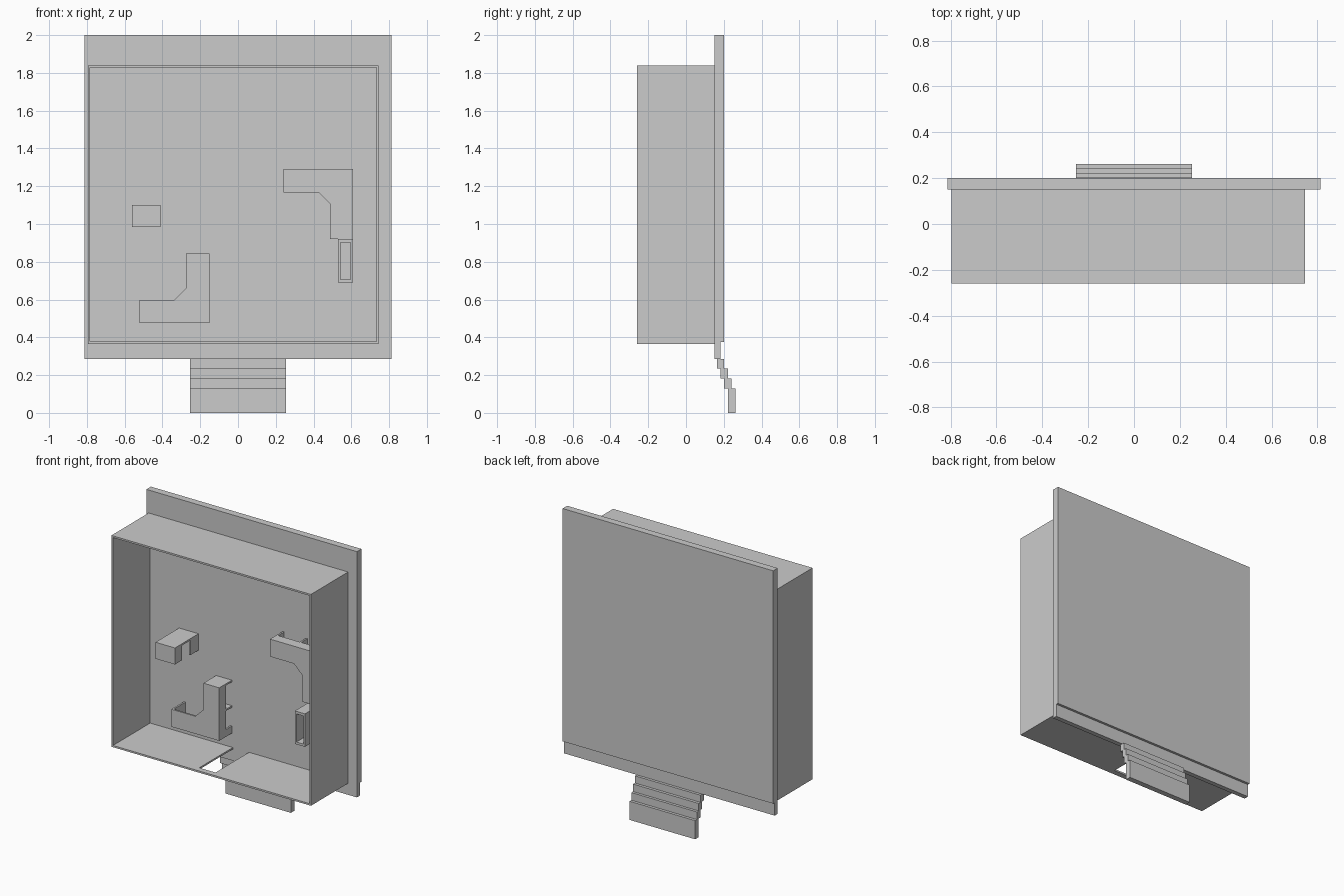
import bpy, bmesh

if "Cube" in bpy.data.objects:
    bpy.data.objects.remove(bpy.data.objects["Cube"])

T = 0.012          # sheet thickness
PLATE_Y = 0.15     # front face of the back plate


def add_box(bm, x0, x1, y0, y1, z0, z1):
    x0, x1 = sorted((x0, x1))
    z0, z1 = sorted((z0, z1))
    v = bmesh.ops.create_cube(bm, size=1)["verts"]
    for p in v:
        p.co = ((x0 + x1) / 2 + p.co.x * (x1 - x0),
                (y0 + y1) / 2 + p.co.y * (y1 - y0),
                (z0 + z1) / 2 + p.co.z * (z1 - z0))


def add_prism(bm, pts, axis, a, b):
    """Extrude a 2D profile: axis 'x' takes (y, z), axis 'y' takes (x, z), 'z' takes (x, y)."""
    def pos(p):
        return {"x": (a, p[0], p[1]), "y": (p[0], a, p[1]), "z": (p[0], p[1], a)}[axis]
    face = bm.faces.new([bm.verts.new(pos(p)) for p in pts])
    new = bmesh.ops.extrude_face_region(bm, geom=[face])["geom"]
    for v in new:
        if isinstance(v, bmesh.types.BMVert):
            v.co["xyz".index(axis)] = b


def finish(name, bm):
    bmesh.ops.recalc_face_normals(bm, faces=bm.faces)
    me = bpy.data.meshes.new(name)
    bm.to_mesh(me)
    bm.free()
    ob = bpy.data.objects.new(name, me)
    bpy.context.collection.objects.link(ob)
    return ob


def boxes(name, *dims):
    bm = bmesh.new()
    for d in dims:
        add_box(bm, *d)
    return finish(name, bm)


# Back plate with a rebate along its lower rear edge
bm = bmesh.new()
add_prism(bm, [(0.15, 0.285), (0.183, 0.285), (0.183, 0.375), (0.2, 0.375),
               (0.2, 2), (0.15, 2)], "x", -0.813, 0.813)
finish("back_plate", bm)

# Outer frame walls, open to the front
X0, X1, Y0, Z0, Z1 = -0.795, 0.745, -0.26, 0.365, 1.84
boxes("left_wall", (X0, X0 + T, Y0, PLATE_Y, Z0, Z1))
boxes("right_wall", (X1 - T, X1, Y0, PLATE_Y, Z0, Z1))
boxes("top_wall", (X0 + T, X1 - T, Y0, PLATE_Y, Z1 - T, Z1))

# Floor with a slot running forward from the back plate
bm = bmesh.new()
add_prism(bm, [(X0 + T, Y0), (X1 - T, Y0), (X1 - T, PLATE_Y), (-0.02, PLATE_Y),
               (-0.02, -0.22), (-0.145, -0.22), (-0.145, PLATE_Y),
               (X0 + T, PLATE_Y)], "z", Z0, Z0 + T)
finish("bottom_wall", bm)

# Steps descending behind the plate
for i, (y, z0, z1) in enumerate([(0.163, 0.235, 0.285), (0.183, 0.183, 0.235),
                                 (0.202, 0.13, 0.183), (0.222, 0, 0.13)]):
    boxes(f"step_{i + 1}", (-0.253, 0.253, y, y + 0.039, z0, z1))


def corner_bracket(name, cx, cz, s):
    """L-shaped cover; (cx, cz) is the outer corner, s the vertical direction."""
    y0, ym = 0.01, 0.083
    leg, arm, w = 0.05, 0.37, 0.122
    bm = bmesh.new()
    # Front face
    prof = [(0, 0), (arm, 0), (arm, w), (0.185, w), (w, 0.185), (w, arm), (0, arm)]
    add_prism(bm, [(cx - u, cz + s * v) for u, v in prof], "y", y0, y0 + T)
    # Rim, end caps, corner feet and middle ribs, as (u0, u1, ya, yb, v0, v1)
    for u0, u1, ya, yb, v0, v1 in [
            (0, arm - T, y0 + T, ym, 0, T), (0, T, y0 + T, ym, T, arm - T),
            (arm - T, arm, y0 + T, PLATE_Y, 0, w), (0, w, y0 + T, PLATE_Y, arm - T, arm),
            (0, leg, ym, PLATE_Y, 0, T), (0, T, ym, PLATE_Y, T, leg),
            (0.18, 0.18 + T, ym, PLATE_Y, 0, leg), (0, leg, ym, PLATE_Y, 0.18, 0.18 + T)]:
        add_box(bm, cx - u0, cx - u1, ya, yb, cz + s * v0, cz + s * v1)
    finish(name, bm)


corner_bracket("lower_corner_bracket", -0.152, 0.475, 1)
corner_bracket("upper_corner_bracket", 0.61, 1.29, -1)

# Small hollow block with a window through both sides
bx0, bx1, by, bz0, bz1 = -0.56, -0.41, -0.11, 0.985, 1.10
sides = [(x, x + T, a, b, bz0, bz1 - T)
         for x in (bx0, bx1 - T) for a, b in ((by + T, -0.03), (0.06, PLATE_Y))]
boxes("small_block", (bx0, bx1, by, by + T, bz0, bz1 - T),
      (bx0, bx1, by, PLATE_Y, bz1 - T, bz1), *sides)

# Upright socket, open to the front
sx0, sx1, sy, sz0, sz1 = 0.53, 0.608, -0.13, 0.69, 0.92
boxes("upright_socket",
      (sx0, sx0 + T, sy, PLATE_Y, sz0, sz1), (sx1 - T, sx1, sy, PLATE_Y, sz0, sz1),
      (sx0 + T, sx1 - T, sy, PLATE_Y, sz0, sz0 + 0.016),
      (sx0 + T, sx1 - T, sy, PLATE_Y, sz1 - 0.018, sz1))
